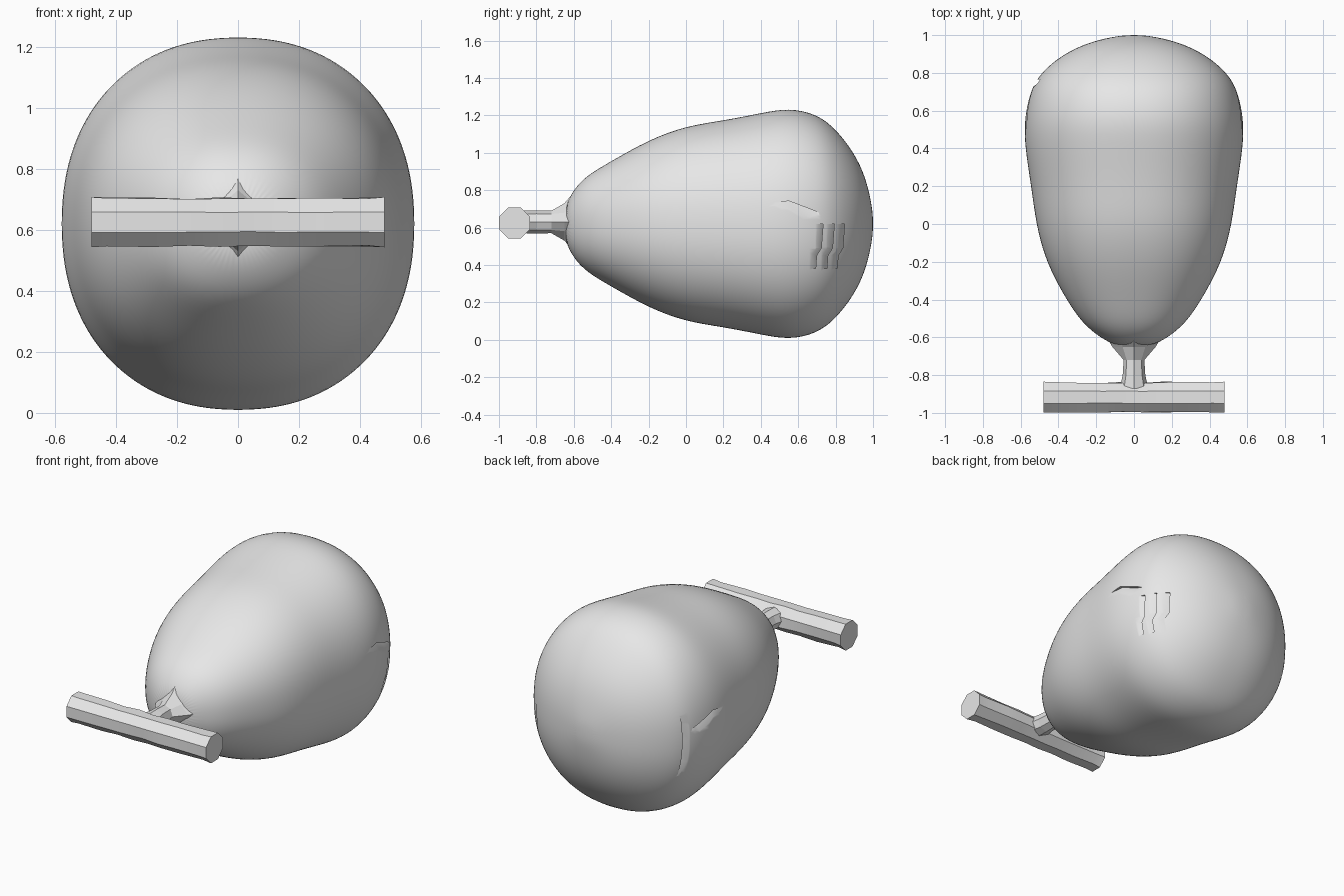
import bpy, bmesh, math, random

random.seed(4)
if "Cube" in bpy.data.objects:
    bpy.data.objects.remove(bpy.data.objects["Cube"])

grey = bpy.data.materials.new("plain grey")
grey.use_nodes = True
grey.diffuse_color = (0.8, 0.8, 0.8, 1)
grey.node_tree.nodes["Principled BSDF"].inputs["Base Color"].default_value = (0.8, 0.8, 0.8, 1)

MID = 0.62  # height of the long axis


def loft(name, rings):
    """Skin a list of equal-length point rings and cap both ends."""
    bm = bmesh.new()
    rows = [[bm.verts.new(p) for p in ring] for ring in rings]
    n = len(rows[0])
    for a, b in zip(rows, rows[1:]):
        for i in range(n):
            j = (i + 1) % n
            bm.faces.new((a[i], a[j], b[j], b[i]))
    bm.faces.new(rows[0])
    bm.faces.new(rows[-1][::-1])
    bmesh.ops.recalc_face_normals(bm, faces=bm.faces)
    mesh = bpy.data.meshes.new(name)
    bm.to_mesh(mesh)
    bm.free()
    mesh.materials.append(grey)
    obj = bpy.data.objects.new(name, mesh)
    bpy.context.collection.objects.link(obj)
    return obj


def activate(obj):
    bpy.ops.object.select_all(action="DESELECT")
    obj.select_set(True)
    bpy.context.view_layer.objects.active = obj


def smooth(obj, degrees):
    activate(obj)
    bpy.ops.object.shade_smooth_by_angle(angle=math.radians(degrees))


# Body: pear profile as (y, half width, half height)
PROFILE = [(-0.65, 0.09, 0.09), (-0.6, 0.18, 0.185), (-0.53, 0.27, 0.26),
           (-0.4, 0.36, 0.335), (-0.2, 0.468, 0.45), (0, 0.52, 0.525),
           (0.2, 0.545, 0.553), (0.4, 0.578, 0.593), (0.55, 0.583, 0.622),
           (0.7, 0.552, 0.588), (0.8, 0.498, 0.51), (0.9, 0.375, 0.38),
           (0.96, 0.245, 0.25), (0.99, 0.12, 0.12), (1.0, 0.04, 0.04)]
ROUND = 2.2  # slightly squarer than an ellipse


def power(v):
    return math.copysign(abs(v) ** (2 / ROUND), v)


def body_ring(y, rx, rz, n=48):
    turns = [math.tau * i / n for i in range(n)]
    return [(rx * power(math.cos(t)), y, MID + rz * power(math.sin(t))) for t in turns]


def side_x(y, z):
    """Half width of the body at a point on its side."""
    for (y0, a0, b0), (y1, a1, b1) in zip(PROFILE, PROFILE[1:]):
        if y0 <= y <= y1:
            f = (y - y0) / (y1 - y0)
            rx, rz = a0 + f * (a1 - a0), b0 + f * (b1 - b0)
            return rx * (1 - abs((z - MID) / rz) ** ROUND) ** (1 / ROUND)


body = loft("body", [body_ring(*p) for p in PROFILE])
body.modifiers.new("rounding", "SUBSURF").levels = 2


# Carved marks: strips whose two edges each have their own depth
def carve(side, rows):
    rings = []
    for (ya, za, da), (yb, zb, db) in rows:
        rings.append([(side * 0.75, ya, za), (side * 0.75, yb, zb),
                      (side * (side_x(yb, zb) - db), yb, zb),
                      (side * (side_x(ya, za) - da), ya, za)])
    cutter = loft("carving_cutter", rings)
    cutter.hide_render = True
    mod = body.modifiers.new("carving", "BOOLEAN")
    mod.operation = "DIFFERENCE"
    mod.solver = "EXACT"
    mod.object = cutter
    return cutter


cutters = []
# Tapered notch on both sides
for side in (1, -1):
    cutters.append(carve(side, [
        ((0.45, 0.73, -0.004), (0.46, 0.715, 0.0)),
        ((0.55, 0.742, 0.025), (0.56, 0.675, -0.004)),
        ((0.66, 0.70, 0.03), (0.66, 0.64, -0.004)),
        ((0.71, 0.68, 0.01), (0.71, 0.62, -0.004))]))

# Stepped terraces on one side
for shift in (0, 0.06, 0.115):
    path = [(0.725, 0.62), (0.715, 0.49), (0.69, 0.45), (0.685, 0.38)]
    cutters.append(carve(1, [((y + shift - 0.03, z, -0.004), (y + shift + 0.008, z, 0.025))
                             for y, z in path]))

# Upright crease on the other side
cutters.append(carve(-1, [((0.72, z, -0.004), (0.765, z, depth)) for z, depth in
                          ((0.38, 0.0), (0.48, 0.03), (0.62, 0.04), (0.72, 0.03), (0.78, 0.0))]))

activate(body)
for mod in list(body.modifiers):
    bpy.ops.object.modifier_apply(modifier=mod.name)
for cutter in cutters:
    bpy.data.objects.remove(cutter)
smooth(body, 35)

# Neck: faceted stalk with a flared, pointed root
neck_rings = []
for y, rx, rz, spike in ((-0.59, 0.13, 0.15, 0.02), (-0.65, 0.1, 0.085, 0.015),
                         (-0.72, 0.055, 0.06, 0), (-0.8, 0.06, 0.062, 0),
                         (-0.87, 0.075, 0.06, 0)):
    ring = []
    for i in range(8):
        t = math.tau * i / 8
        grow = spike if i % 2 == 0 else -spike
        ring.append(((rx + grow) * math.cos(t), y, MID + 0.01 + (rz + grow) * math.sin(t)))
    neck_rings.append(ring)
neck = loft("neck", neck_rings)

# Handle bar: octagonal rod with an uneven, hand-hewn surface
bar_rings = []
for x in (-0.48, -0.43, -0.28, -0.16, -0.06, 0.04, 0.14, 0.26, 0.42, 0.48):
    ring = []
    for i in range(8):
        t = math.tau * (i + 0.5) / 8
        r = 0.089 - (0 if abs(x) > 0.45 else random.uniform(0, 0.009))
        ring.append((x, -0.917 + r * math.cos(t), 0.625 + r * math.sin(t)))
    bar_rings.append(ring)
bar = loft("handle_bar", bar_rings)
smooth(bar, 25)
